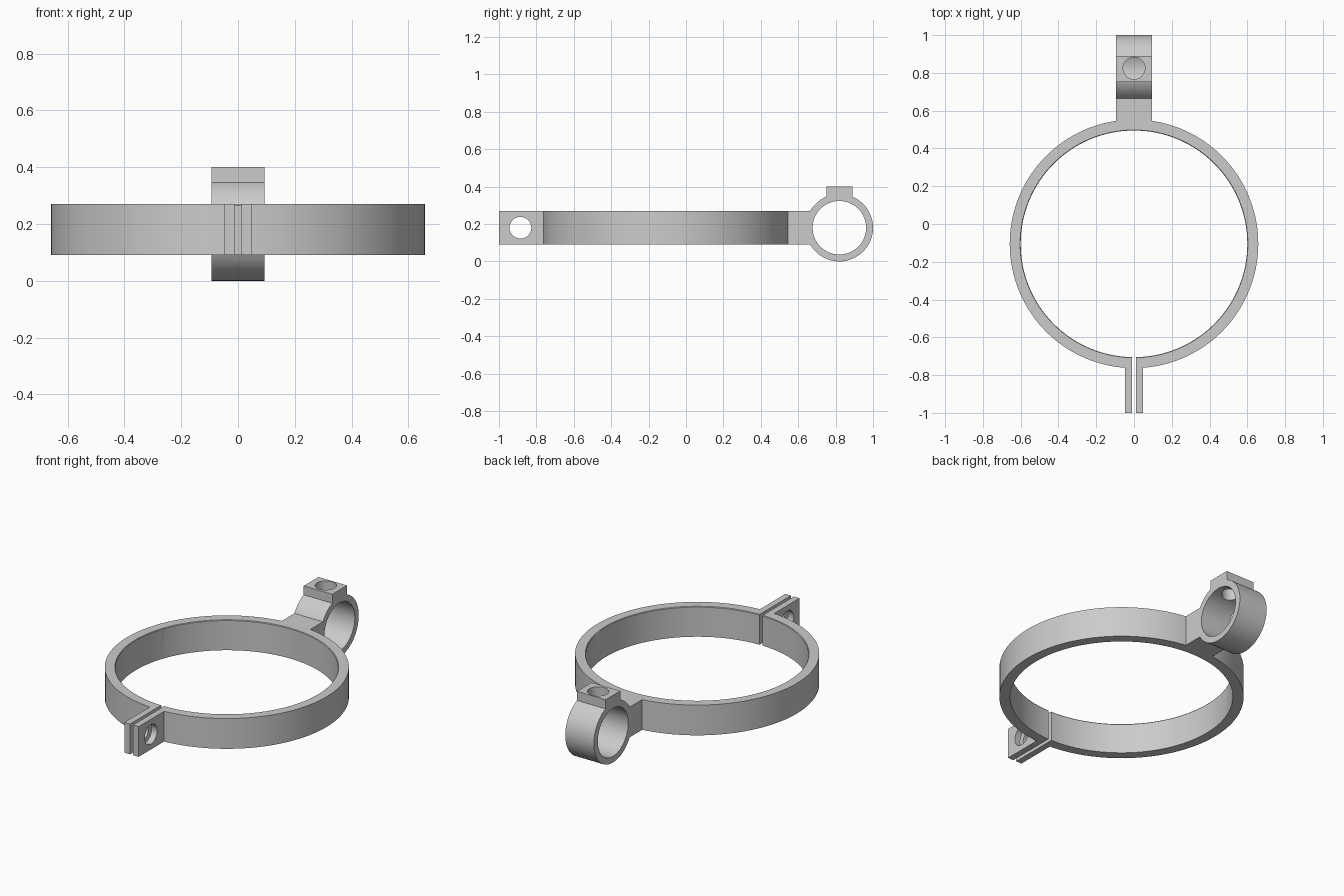
import bpy, bmesh, math
from mathutils import Matrix, Vector

cube = bpy.data.objects.get("Cube")
if cube:
    bpy.data.objects.remove(cube, do_unlink=True)

grey = bpy.data.materials.new("plain grey")
grey.use_nodes = True
colour = (0.6, 0.6, 0.6, 1)
grey.diffuse_color = colour
grey.node_tree.nodes["Principled BSDF"].inputs["Base Color"].default_value = colour

MID = 0.18                       # height of the clamp's middle plane
HALF = 0.09                      # half height of the band
BAND_Y, TUBE_Y = -0.105, 0.82    # centres of band and sleeve
AXES = {"X": Matrix.Rotation(math.pi / 2, 4, "Y"), "Z": Matrix.Identity(4)}


def finish(name, bm):
    bmesh.ops.recalc_face_normals(bm, faces=bm.faces)
    mesh = bpy.data.meshes.new(name)
    bm.to_mesh(mesh)
    bm.free()
    obj = bpy.data.objects.new(name, mesh)
    bpy.context.collection.objects.link(obj)
    mesh.materials.append(grey)
    return obj


def box(name, low, high):
    low, high = Vector(low), Vector(high)
    bm = bmesh.new()
    bmesh.ops.create_cube(bm, size=1)
    bmesh.ops.scale(bm, vec=high - low, verts=bm.verts)
    bmesh.ops.translate(bm, vec=(low + high) / 2, verts=bm.verts)
    return finish(name, bm)


def cylinder(name, centre, r1, depth, axis="Z", sides=96, r2=None):
    bm = bmesh.new()
    bmesh.ops.create_cone(bm, cap_ends=True, segments=sides, radius1=r1,
                          radius2=r1 if r2 is None else r2, depth=depth,
                          matrix=Matrix.Translation(centre) @ AXES[axis])
    return finish(name, bm)


def combine(target, tool, operation):
    mod = target.modifiers.new(operation, "BOOLEAN")
    mod.operation, mod.solver, mod.object = operation, "EXACT", tool
    bpy.context.view_layer.objects.active = target
    bpy.ops.object.modifier_apply(modifier=mod.name)
    bpy.data.objects.remove(tool, do_unlink=True)


# Solid outer forms: band, tightening tabs, neck, sleeve and screw boss
clamp = cylinder("pipe_clamp", (0, BAND_Y, MID), 0.658, 2 * HALF, sides=128)
solids = [
    box("tabs", (-0.047, -1, MID - HALF), (0.047, -0.6, MID + HALF)),
    box("neck", (-0.094, 0.4, MID - HALF), (0.094, TUBE_Y, MID + HALF)),
    cylinder("sleeve", (0, TUBE_Y, MID), 0.18, 0.188, "X"),
    box("screw_boss", (-0.094, 0.752, MID), (0.094, 0.89, 0.4)),
]
for part in solids:
    combine(clamp, part, "UNION")

# Openings: band bore with small chamfers, slit, sleeve bore and screw holes
BORE, CH = 0.6, 0.006
cutters = [
    cylinder("band_bore", (0, BAND_Y, MID), BORE, 0.5, sides=128),
    cylinder("top_chamfer", (0, BAND_Y, MID + HALF), BORE - CH, 4 * CH,
             sides=128, r2=BORE + 2 * CH),
    box("slit", (-0.01, -1.1, 0), (0.01, -0.5, 0.5)),
    cylinder("sleeve_bore", (0, TUBE_Y, MID), 0.143, 0.5, "X"),
    cylinder("tab_hole", (0, -0.885, MID), 0.058, 0.3, "X", 48),
    cylinder("boss_hole", (0, 0.825, 0.35), 0.058, 0.3, "Z", 48),
]
for part in cutters:
    combine(clamp, part, "DIFFERENCE")

# Smooth the curved walls and keep the machined edges crisp
bpy.ops.object.select_all(action="DESELECT")
clamp.select_set(True)
bpy.context.view_layer.objects.active = clamp
bpy.ops.object.shade_smooth_by_angle(angle=math.radians(30))
